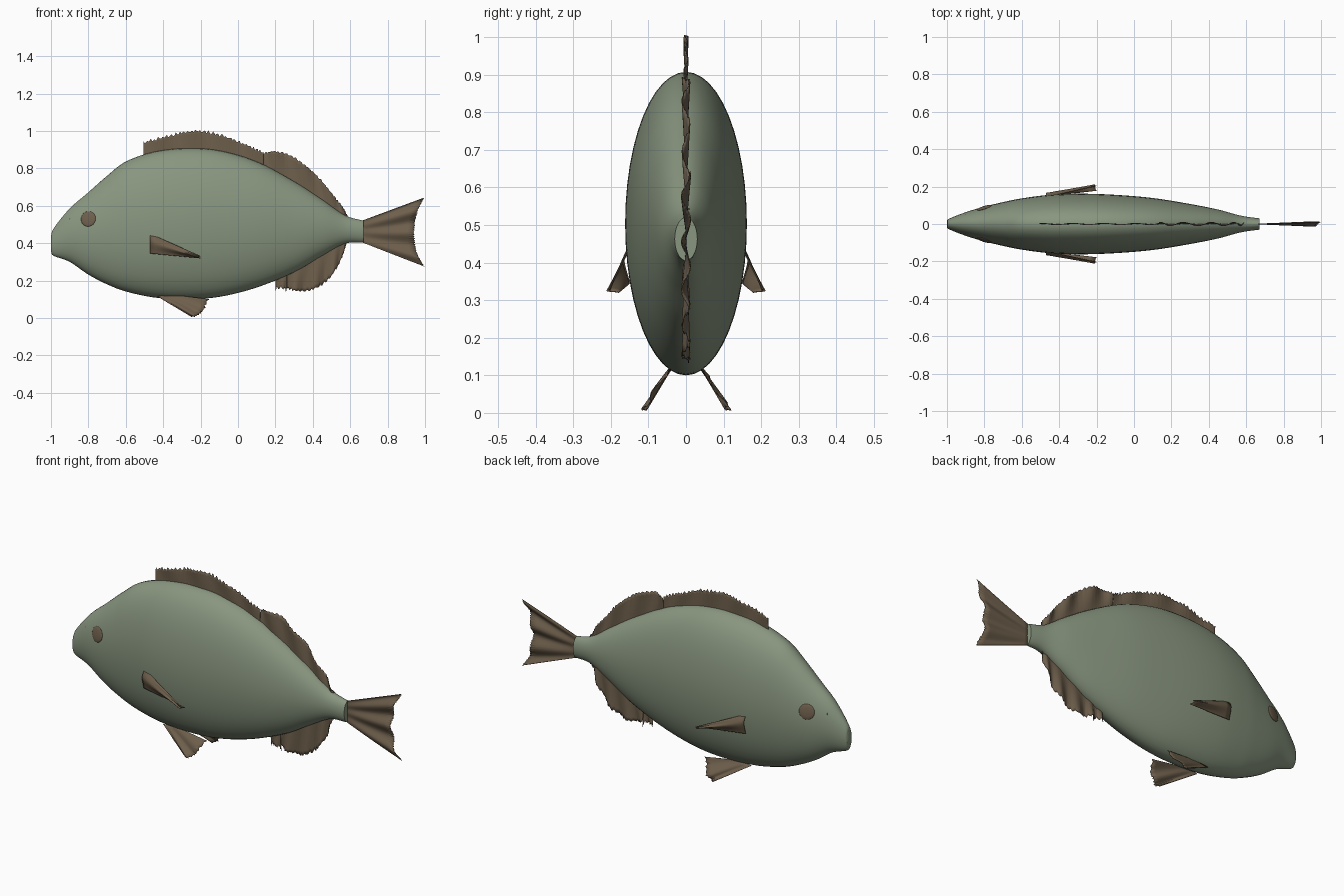
import bpy, bmesh, math, random
from mathutils import Vector, Matrix

random.seed(4)
cube = bpy.data.objects.get("Cube")
if cube:
    bpy.data.objects.remove(cube)


def material(name, rgb):
    mat = bpy.data.materials.new(name)
    mat.use_nodes = True
    color = (*rgb, 1)
    mat.diffuse_color = color
    mat.node_tree.nodes["Principled BSDF"].inputs["Base Color"].default_value = color
    return mat


skin = material("grey green skin", (0.25, 0.305, 0.215))
brown = material("brown fin", (0.155, 0.114, 0.072))


def make_object(name, bm, mat, angle=50):
    bmesh.ops.recalc_face_normals(bm, faces=bm.faces)
    mesh = bpy.data.meshes.new(name)
    bm.to_mesh(mesh)
    bm.free()
    mesh.materials.append(mat)
    mesh.shade_smooth()
    mesh.set_sharp_from_angle(angle=math.radians(angle))
    obj = bpy.data.objects.new(name, mesh)
    bpy.context.collection.objects.link(obj)
    return obj


def spline(points, u):
    """Smooth curve through the points, u from 0 to 1."""
    last = len(points) - 1
    i = min(int(u * last), last - 1)
    t = u * last - i
    b, c = Vector(points[i]), Vector(points[i + 1])
    a = Vector(points[i - 1]) if i else b * 2 - c
    d = Vector(points[i + 2]) if i + 2 <= last else c * 2 - b
    return b + (c - a) * (t / 2) + (a * 2 - b * 5 + c * 4 - d) * (t * t / 2) \
        + (b * 3 - a - c * 3 + d) * (t ** 3 / 2)


def bridge(bm, rows, closed=False):
    for low, high in zip(rows, rows[1:]):
        count = len(low)
        for j in range(count if closed else count - 1):
            k = (j + 1) % count
            bm.faces.new((low[j], low[k], high[k], high[j]))


# Body stations: x, lower edge, upper edge, half width
STATIONS = [(-1, .355, .435, .02), (-.985, .332, .48, .03), (-.9, .3, .585, .063),
            (-.8, .232, .672, .093), (-.7, .18, .76, .117), (-.6, .142, .836, .137),
            (-.45, .11, .888, .156), (-.28, .1, .907, .162), (-.1, .113, .895, .156),
            (.1, .163, .836, .139), (.3, .245, .73, .107), (.45, .333, .633, .077),
            (.57, .397, .55, .045), (.67, .405, .52, .03)]
SAMPLES = [spline(STATIONS, i / 90) for i in range(91)]


def body_at(x):
    for a, b in zip(SAMPLES, SAMPLES[1:]):
        if x <= b[0]:
            return a.lerp(b, (x - a[0]) / (b[0] - a[0]))
    return SAMPLES[-1]


# Body: ellipses lofted along the length
bm = bmesh.new()
rings = []
for x, low, high, width in SAMPLES:
    ring = []
    for j in range(48):
        a = math.tau * j / 48
        ring.append(bm.verts.new((x, width * math.cos(a),
                                  (low + high) / 2 + (high - low) / 2 * math.sin(a))))
    rings.append(ring)
bridge(bm, rings, closed=True)
bm.faces.new(rings[0])
bm.faces.new(rings[-1])
make_object("body", bm, skin)


def fin(name, root, edge, folds, depth, teeth=0, jag=0.0, columns=120):
    """Thin ruled sheet from root to edge with soft folds and a ragged rim."""
    bm = bmesh.new()
    rows = []
    for i in range(columns + 1):
        u = i / columns
        start, end = spline(root, u), spline(edge, u)
        tooth = jag * (abs((u * teeth) % 1 - 0.5) * 2 - 0.5 + random.uniform(-0.4, 0.4))
        end += (end - start).normalized() * tooth
        row = []
        for j in range(9):
            v = j / 8
            p = start.lerp(end, v)
            p.y += depth * v * math.sin(math.tau * folds * u + v)
            row.append(bm.verts.new(p))
        rows.append(row)
    bridge(bm, rows)
    obj = make_object(name, bm, brown)
    sheet = obj.modifiers.new("thickness", "SOLIDIFY")
    sheet.thickness = 0.003
    sheet.offset = 0
    return obj


def body_fin(name, outline, side, *settings):
    """Fin on the midline; its root sinks into the body's upper or lower edge."""
    root = []
    for x, z in outline:
        low, high = body_at(x)[1:3]
        root.append((x, 0, high - 0.025 if side > 0 else low + 0.025))
    fin(name, root, [(x, 0, z) for x, z in outline], *settings)


body_fin("front_dorsal_fin",
         [(-.505, .94), (-.42, .96), (-.32, .985), (-.23, 1), (-.13, .988),
          (-.03, .955), (.06, .92), (.135, .883)], 1, 4, .005, 30, .012)
body_fin("rear_dorsal_fin",
         [(.135, .88), (.19, .89), (.27, .872), (.36, .815), (.44, .74),
          (.51, .655), (.56, .59), (.588, .54)], 1, 4, .01, 26, .008)
body_fin("front_anal_fin", [(.2, .155), (.23, .165), (.26, .145)], -1, 1, .008, 3, .015, 30)
body_fin("rear_anal_fin",
         [(.26, .16), (.31, .148), (.38, .148), (.45, .18), (.51, .24),
          (.555, .325), (.58, .4)], -1, 4, .01, 18, .008)

# Forked tail
fin("tail_fin",
    [(.65, 0, .515), (.65, 0, .465), (.65, 0, .41)],
    [(.993, 0, .642), (.96, 0, .575), (.943, 0, .5), (.941, 0, .43),
     (.955, 0, .35), (.993, 0, .277)], 3, .012, 36, .006)

for label, side in (("left", 1), ("right", -1)):
    def mirrored(points):
        return [(x, y * side, z) for x, y, z in points]

    # Twisted side fin, upright at its root and nearly level at its tip
    fin(label + "_pectoral_fin",
        mirrored([(-.47, .145, .45), (-.47, .165, .41), (-.47, .15, .345)]),
        mirrored([(-.2, .2, .33), (-.21, .207, .325), (-.2, .175, .32)]),
        2, .004 * side, columns=24)

    # Fan shaped belly fin, splayed outwards
    fin(label + "_pelvic_fin",
        mirrored([(-.43, .04, .115), (-.4, .04, .12), (-.36, .04, .125)]),
        mirrored([(-.25, .112, .008), (-.225, .11, .012), (-.19, .095, .04),
                  (-.16, .055, .1)]), 2, .007, 9, .007, 40)

    # Eye and nostril: shallow domes lying on the skin
    for part, x, z, radius in (("eye", -.8, .53, .041), ("nostril", -.9, .53, .004)):
        def skin_point(x, z):
            s = body_at(x)
            h = (z - (s[1] + s[2]) / 2) / ((s[2] - s[1]) / 2)
            return Vector((x, side * s[3] * math.sqrt(1 - h * h), z))
        center = skin_point(x, z)
        step = 0.01
        along = skin_point(x + step, z) - skin_point(x - step, z)
        up = skin_point(x, z + step) - skin_point(x, z - step)
        turn = along.cross(up).to_track_quat("Z", "Y").to_matrix().to_4x4()
        bm = bmesh.new()
        bmesh.ops.create_uvsphere(
            bm, u_segments=32, v_segments=16, radius=radius,
            matrix=Matrix.Translation(center) @ turn @ Matrix.Diagonal((1, 1, 0.18, 1)))
        make_object(label + "_" + part, bm, brown)
